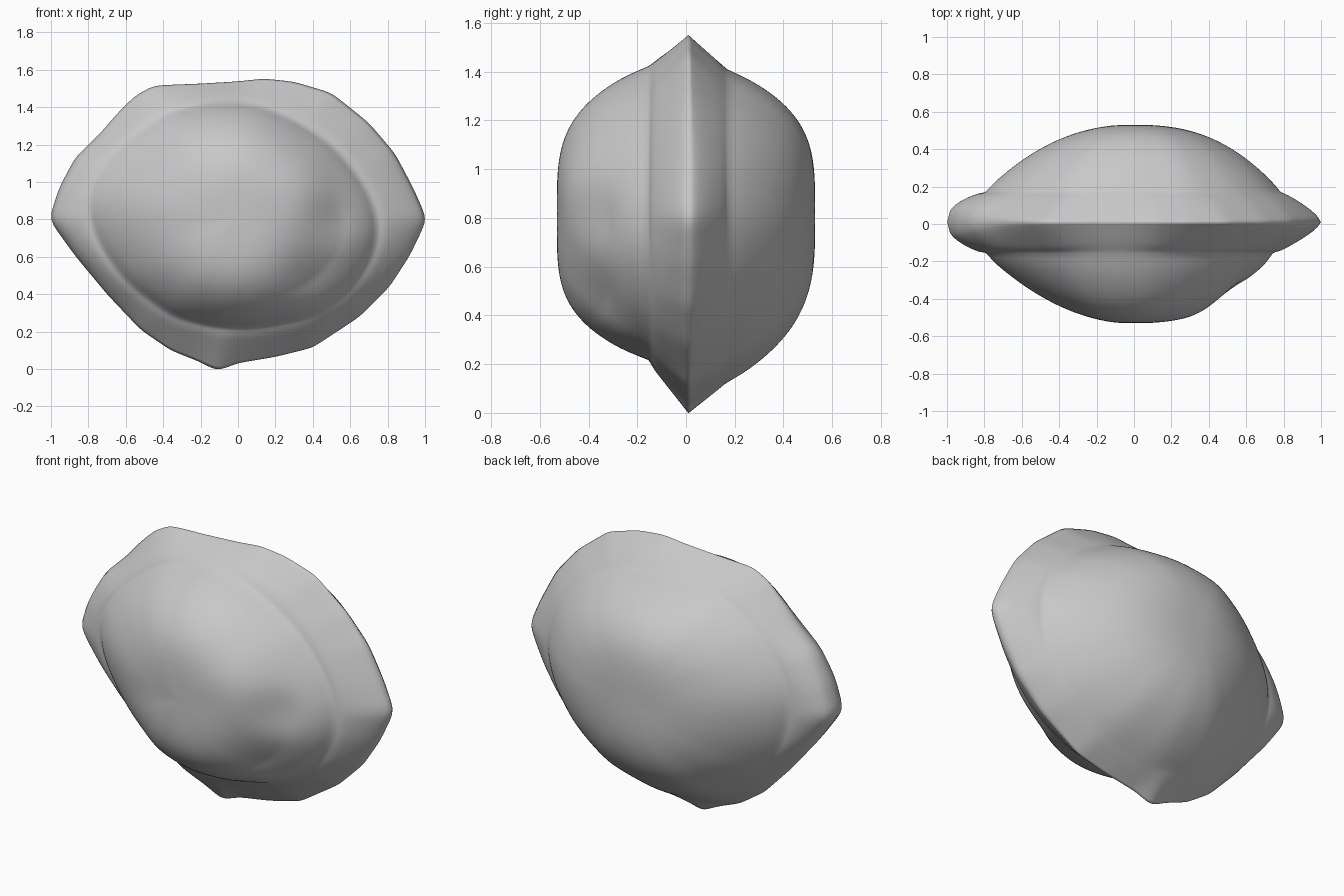
import bpy, bmesh, math

if "Cube" in bpy.data.objects:
    bpy.data.objects.remove(bpy.data.objects["Cube"])

CX, CZ = 0.0, 0.8
N = 240              # points around
BODY, RIM = 36, 14   # rings on the bulging body and on the rim

# Outline of the whole shell and of the raised body, seen from the front (x, z)
outline = [(-1.01, .8), (-.955, .97), (-.87, 1.13), (-.74, 1.255), (-.65, 1.36), (-.55, 1.46),
           (-.45, 1.515), (-.2, 1.525), (0, 1.537), (.14, 1.552), (.3, 1.535), (.5, 1.475),
           (.7, 1.315), (.84, 1.15), (.94, .96), (1.01, .8), (.92, .61), (.81, .44), (.65, .28),
           (.4, .115), (.2, .065), (0, .032), (-.11, -.01), (-.22, .045), (-.36, .1),
           (-.52, .21), (-.7, .4), (-.87, .605)]
front_body = [(-.81, .87), (-.76, 1.02), (-.6, 1.2), (-.37, 1.37), (-.1, 1.425), (.1, 1.41),
              (.3, 1.33), (.5, 1.2), (.65, 1.02), (.73, .87), (.755, .73), (.72, .6), (.6, .42),
              (.4, .28), (.1, .22), (-.1, .22), (-.35, .28), (-.6, .47), (-.75, .68)]
back_body = [(-.81, .85), (-.76, 1.02), (-.6, 1.22), (-.35, 1.38), (0, 1.41), (.3, 1.38),
             (.55, 1.24), (.72, 1.05), (.8, .8), (.74, .58), (.6, .38), (.35, .2),
             (0, .12), (-.3, .16), (-.58, .38), (-.75, .62)]


def polar(points, spread):
    """Radius of a closed outline for each of the N directions, lightly smoothed."""
    raw = []
    for k in range(N):
        c, s = math.cos(math.tau * k / N), math.sin(math.tau * k / N)
        best = 0
        for (x0, z0), (x1, z1) in zip(points, points[1:] + points[:1]):
            dx, dz = x1 - x0, z1 - z0
            det = c * dz - s * dx
            if abs(det) < 1e-9:
                continue
            r = ((x0 - CX) * dz - (z0 - CZ) * dx) / det
            t = ((x0 - CX) * s - (z0 - CZ) * c) / det
            if r > 0 and -1e-6 <= t <= 1 + 1e-6:
                best = max(best, r)
        raw.append(best)
    w = [math.exp(-(d / spread)**2) for d in range(-14, 15)]
    return [sum(wi * raw[(k + i - 14) % N] for i, wi in enumerate(w)) / sum(w)
            for k in range(N)]


outer = polar(outline, 1.8)
dirs = [(math.cos(math.tau * k / N), math.sin(math.tau * k / N)) for k in range(N)]
bm = bmesh.new()
edge = [bm.verts.new((CX + r * c, .01, CZ + r * s)) for r, (c, s) in zip(outer, dirs)]


def bump(x, z, cx, cz, r):
    return math.exp(-((x - cx)**2 + (z - cz)**2) / r**2)


def half(side, contour, rim_h, groove, right_p, left_p, low_p):
    """One side of the shell: domed body, seam groove, tapering rim."""
    inner = polar(contour, 6)
    rings = []
    for j in range(1, BODY + RIM):
        ring = []
        for k, (c, s) in enumerate(dirs):
            ri, ro = inner[k], outer[k]
            # fullness of the dome depends on direction
            p = c * c * (right_p if c > 0 else left_p) + s * s * (3.8 if s > 0 else low_p)
            t = 0
            if j <= BODY:
                u = j / BODY
                r = ri * u
                y = rim_h + (.53 - rim_h) * (1 - u**p)
            else:
                t = (j - BODY) / RIM
                r = ri + (ro - ri) * t
                q = 1 - (.6 if c < 0 else .3) * c**4
                y = rim_h * (1 - t)**q
            y -= groove * math.exp(-((r - ri) / .03)**2)
            x, z = CX + r * c, CZ + r * s
            if side < 0 and j <= BODY:   # soft dents on the front
                fade = min(1, (1 - r / ri) * 4)
                y += fade * (.02 * bump(x, z, .35, .95, .16) - .03 * bump(x, z, .53, .8, .14)
                             - .05 * bump(x, z, .42, .46, .2))
            ring.append(bm.verts.new((x, side * max(y, .003) + .01 * t, z)))
        rings.append(ring)
    rings.append(edge)
    tip = bm.verts.new((CX, side * .53, CZ))
    for k in range(N):
        m = (k + 1) % N
        bm.faces.new((tip, rings[0][k], rings[0][m]))
        for r0, r1 in zip(rings, rings[1:]):
            bm.faces.new((r0[k], r1[k], r1[m], r0[m]))


half(-1, front_body, .165, .01, 2.4, 2.0, 3.9)
half(1, back_body, .175, .004, 2.5, 2.2, 3.2)
bmesh.ops.recalc_face_normals(bm, faces=bm.faces[:])

mesh = bpy.data.meshes.new("shell_body")
bm.to_mesh(mesh)
bm.free()
shell = bpy.data.objects.new("shell_body", mesh)
bpy.context.collection.objects.link(shell)
for f in mesh.polygons:
    f.use_smooth = True

grey = bpy.data.materials.new("plain grey")
grey.diffuse_color = (.58, .58, .58, 1)
grey.use_nodes = True
grey.node_tree.nodes["Principled BSDF"].inputs["Base Color"].default_value = grey.diffuse_color
mesh.materials.append(grey)
